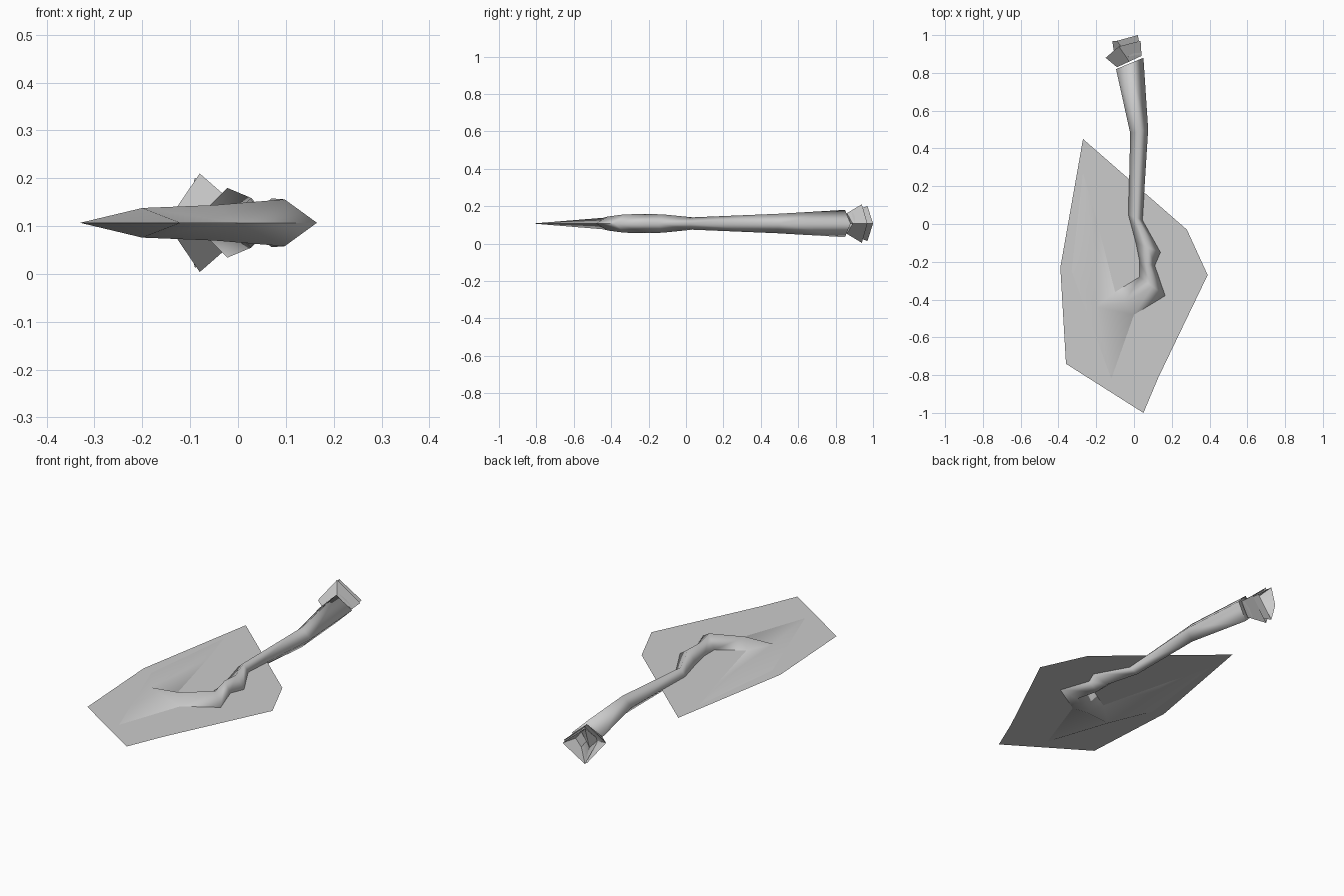
import bpy, bmesh
from math import radians

cube = bpy.data.objects.get("Cube")
if cube:
    bpy.data.objects.remove(cube, do_unlink=True)

MID = 0.107  # height of the symmetry plane

steel = bpy.data.materials.new("grey_steel")
steel.use_nodes = True
COLOUR = (0.6, 0.6, 0.6, 1)
steel.diffuse_color = COLOUR
steel.node_tree.nodes["Principled BSDF"].inputs["Base Color"].default_value = COLOUR


def finish(name, bm, smooth=None, mirror=True):
    """Turn a half mesh into an object mirrored about the middle plane."""
    bmesh.ops.recalc_face_normals(bm, faces=bm.faces)
    bm.normal_update()
    if sum(f.normal.z * f.calc_area() for f in bm.faces) < 0:
        bmesh.ops.reverse_faces(bm, faces=bm.faces)
    mesh = bpy.data.meshes.new(name)
    bm.to_mesh(mesh)
    bm.free()
    mesh.materials.append(steel)
    ob = bpy.data.objects.new(name, mesh)
    ob.location.z = MID
    bpy.context.collection.objects.link(ob)
    bpy.ops.object.select_all(action='DESELECT')
    ob.select_set(True)
    bpy.context.view_layer.objects.active = ob
    if mirror:
        mod = ob.modifiers.new("mirror", 'MIRROR')
        mod.use_axis = (False, False, True)
        bpy.ops.object.modifier_apply(modifier=mod.name)
    if smooth:
        bpy.ops.object.shade_smooth_by_angle(angle=radians(smooth))
    return ob


def loft(bm, stations):
    """Upper half of a diamond tube: left point, right point, height, ridge point."""
    rings = []
    for left, right, h, *ridge in stations:
        top = ridge[0] if ridge else [(a + b) / 2 for a, b in zip(left, right)]
        rings.append([bm.verts.new((*left, 0)), bm.verts.new((*top, h)),
                      bm.verts.new((*right, 0))])
    for a, b in zip(rings, rings[1:]):
        for i in range(2):
            bm.faces.new((a[i], a[i + 1], b[i + 1], b[i]))
    return rings


# Thin flat blade sheet
bm = bmesh.new()
outline = [(-0.27, 0.45), (-0.39, -0.23), (-0.36, -0.74), (0.05, -1.0),
           (0.13, -0.81), (0.39, -0.27), (0.28, -0.03), (-0.02, -0.19)]
sheet = bm.faces.new([bm.verts.new((x, y, 0)) for x, y in outline])
bmesh.ops.triangulate(bm, faces=[sheet])
finish("blade_sheet", bm, mirror=False)

# Crooked handle running into the raised core of the blade
bm = bmesh.new()
rings = loft(bm, [
    ((-0.095, 0.82), (0.05, 0.88), 0.073),
    ((-0.02, 0.48), (0.075, 0.50), 0.052),
    ((-0.03, 0.05), (0.045, 0.02), 0.033),
    ((0.01, -0.10), (0.14, -0.15), 0.049),
    ((0.03, -0.20), (0.11, -0.22), 0.051),
    ((0.03, -0.28), (0.165, -0.38), 0.049),
    ((-0.10, -0.36), (0.0, -0.48), 0.037),
])
bm.faces.new(rings[0])
notch, spine, heel = rings[-1]
peak = bm.verts.new((-0.20, -0.44, 0.031))
rim = [spine, notch] + [bm.verts.new((x, y, 0)) for x, y in
       [(-0.20, 0.03), (-0.27, 0.27), (-0.33, -0.25), (-0.12, -0.82)]] + [heel, spine]
for a, b in zip(rim, rim[1:]):
    bm.faces.new((peak, a, b))
finish("handle_and_blade_core", bm, 100)

# Flared pommel: two nested cups with hollow ends
cups = {
    "outer_cup": [
        ((-0.09, 0.83), (0.04, 0.89), 0.055),
        ((-0.15, 0.88), (0.035, 0.97), 0.103, (-0.08, 0.94)),
        ((-0.07, 0.89), (0.01, 0.92), 0.05),
    ],
    "inner_cup": [
        ((-0.10, 0.87), (0.04, 0.90), 0.06),
        ((-0.115, 0.97), (0.02, 1.0), 0.094, (-0.09, 0.97)),
        ((-0.06, 0.91), (0.0, 0.92), 0.04),
    ],
}
for name, stations in cups.items():
    bm = bmesh.new()
    ends = loft(bm, stations)
    bm.faces.new(ends[-1])
    finish(name, bm, 35)
